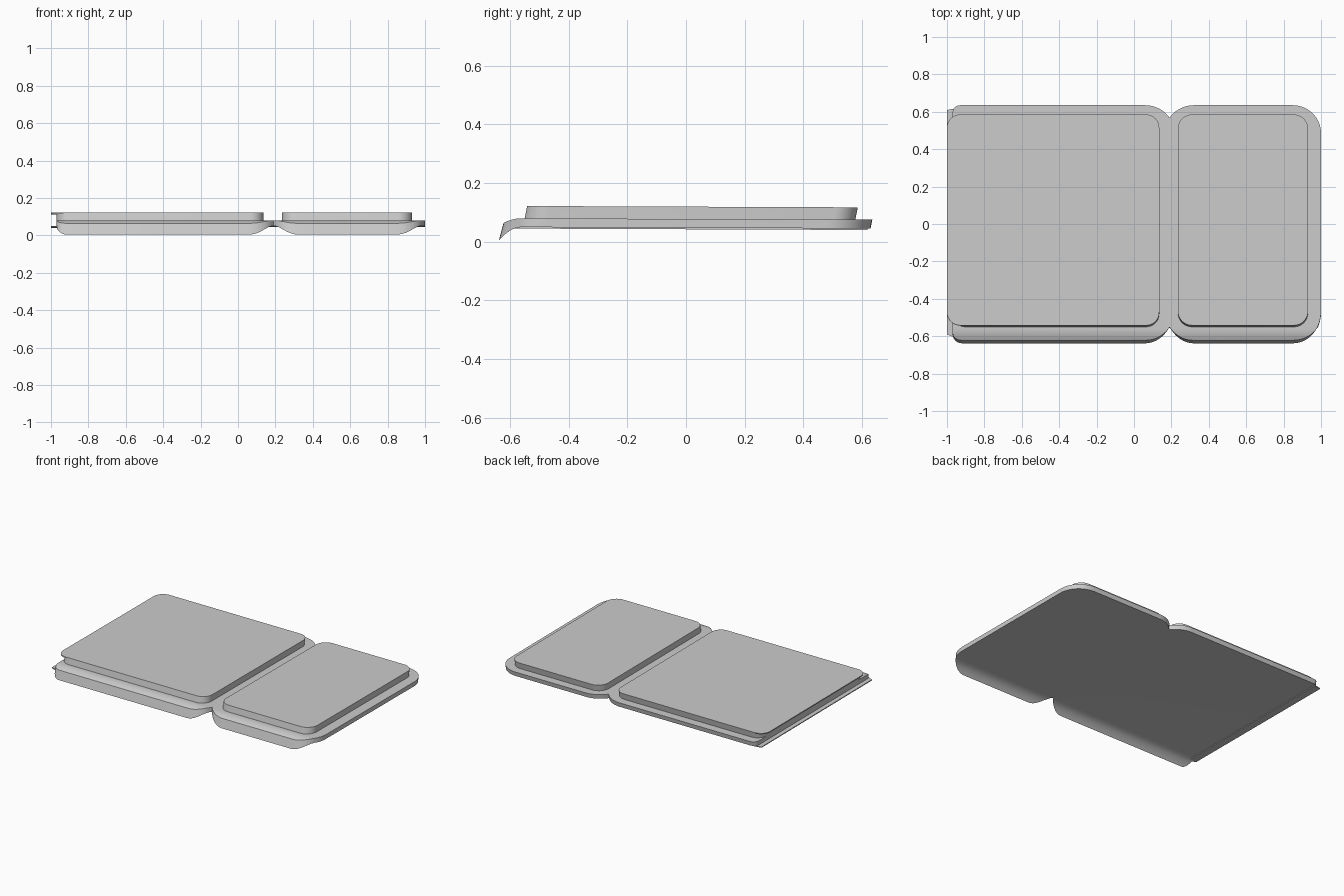
import bpy, bmesh, math

cube = bpy.data.objects.get("Cube")
if cube:
    bpy.data.objects.remove(cube)

grey = bpy.data.materials.new("light_grey")
grey.use_nodes = True
grey.diffuse_color = (0.6, 0.6, 0.6, 1)
grey.node_tree.nodes["Principled BSDF"].inputs["Base Color"].default_value = (0.6, 0.6, 0.6, 1)


def arc(cx, cy, rx, ry, start, end, steps=10):
    """Elliptical corner points between two angles in degrees."""
    angles = [math.radians(start + (end - start) * i / steps) for i in range(steps + 1)]
    return [(cx + rx * math.cos(a), cy + ry * math.sin(a)) for a in angles]


def rounded_rect(x0, x1, y0, y1, r):
    return (arc(x1 - r, y0 + r, r, r, -90, 0) + arc(x1 - r, y1 - r, r, r, 0, 90)
            + arc(x0 + r, y1 - r, r, r, 90, 180) + arc(x0 + r, y0 + r, r, r, 180, 270))


def slab(name, outline, z0, z1, cuts=(), shape=None):
    """Extruded outline, sliced across y, leaned and optionally bent."""
    bm = bmesh.new()
    face = bm.faces.new([bm.verts.new((x, y, z0)) for x, y in outline])
    up = bmesh.ops.extrude_face_region(bm, geom=[face])["geom"]
    for v in up:
        if isinstance(v, bmesh.types.BMVert):
            v.co.z = z1
    for y in cuts:
        bmesh.ops.bisect_plane(bm, geom=bm.verts[:] + bm.edges[:] + bm.faces[:],
                               plane_co=(0, y, 0), plane_no=(0, 1, 0))
    for v in bm.verts:
        if shape:
            shape(v, v.co.z > (z0 + z1) / 2)
        v.co.y += 0.2 * (v.co.z - 0.08) if v.co.y > -0.56 else 0
        v.co.z -= 0.004 * (v.co.y + 0.6)
    bmesh.ops.recalc_face_normals(bm, faces=bm.faces[:])
    mesh = bpy.data.meshes.new(name)
    bm.to_mesh(mesh)
    bm.free()
    obj = bpy.data.objects.new(name, mesh)
    bpy.context.collection.objects.link(obj)
    mesh.materials.append(grey)
    bpy.ops.object.select_all(action="DESELECT")
    obj.select_set(True)
    bpy.context.view_layer.objects.active = obj
    bpy.ops.object.shade_smooth_by_angle(angle=math.radians(35))
    return obj


BEND, FRONT, BACK = -0.56, -0.638, 0.635


def droop(v, top):
    """Curl the front edge of the sheet down to the floor."""
    t = max(0, (BEND - v.co.y) / (BEND - FRONT))
    v.co.z -= (0.016 if top else 0.046) * t * t
    v.co.y += 0.016 * t if top else 0


# Base sheet: two rounded panels meeting in a notch at the seam
seam, r, ry = 0.19, 0.16, 0.21
half = math.degrees(math.acos((seam - 0.06) / r))
outline = (arc(-0.92, FRONT + 0.05, 0.05, 0.05, 180, 270, 6)
           + arc(0.06, FRONT + ry, r, ry, -90, -half)
           + arc(0.32, FRONT + ry, r, ry, 180 + half, 270)[1:]
           + arc(0.85, FRONT + 0.17, 0.15, 0.17, -90, 0)
           + arc(0.85, BACK - 0.15, 0.15, 0.15, 0, 90)
           + arc(0.32, BACK - r, r, r, 90, 180 - half)
           + arc(0.06, BACK - r, r, r, half, 90)[1:]
           + arc(-0.93, BACK - 0.04, 0.04, 0.04, 90, 180, 6))
slices = [BEND + (FRONT - BEND) * i / 8 for i in range(8)]
slab("base_sheet", outline, 0.05, 0.08, slices, droop)

# Thin lip along the open side of the base
lip = [(-1, -0.59), (-0.95, -0.61), (-0.95, 0.625), (-1, 0.615)]
slab("side_lip", lip, 0.045, 0.051, slices[:4], None)

# Raised pads
slab("wide_pad", rounded_rect(-0.97, 0.135, -0.55, 0.577, 0.07), 0.078, 0.116)
slab("wide_pad_top", rounded_rect(-1, 0.135, -0.55, 0.577, 0.07), 0.115, 0.122)
slab("narrow_pad", rounded_rect(0.235, 0.93, -0.55, 0.577, 0.075), 0.078, 0.122)
